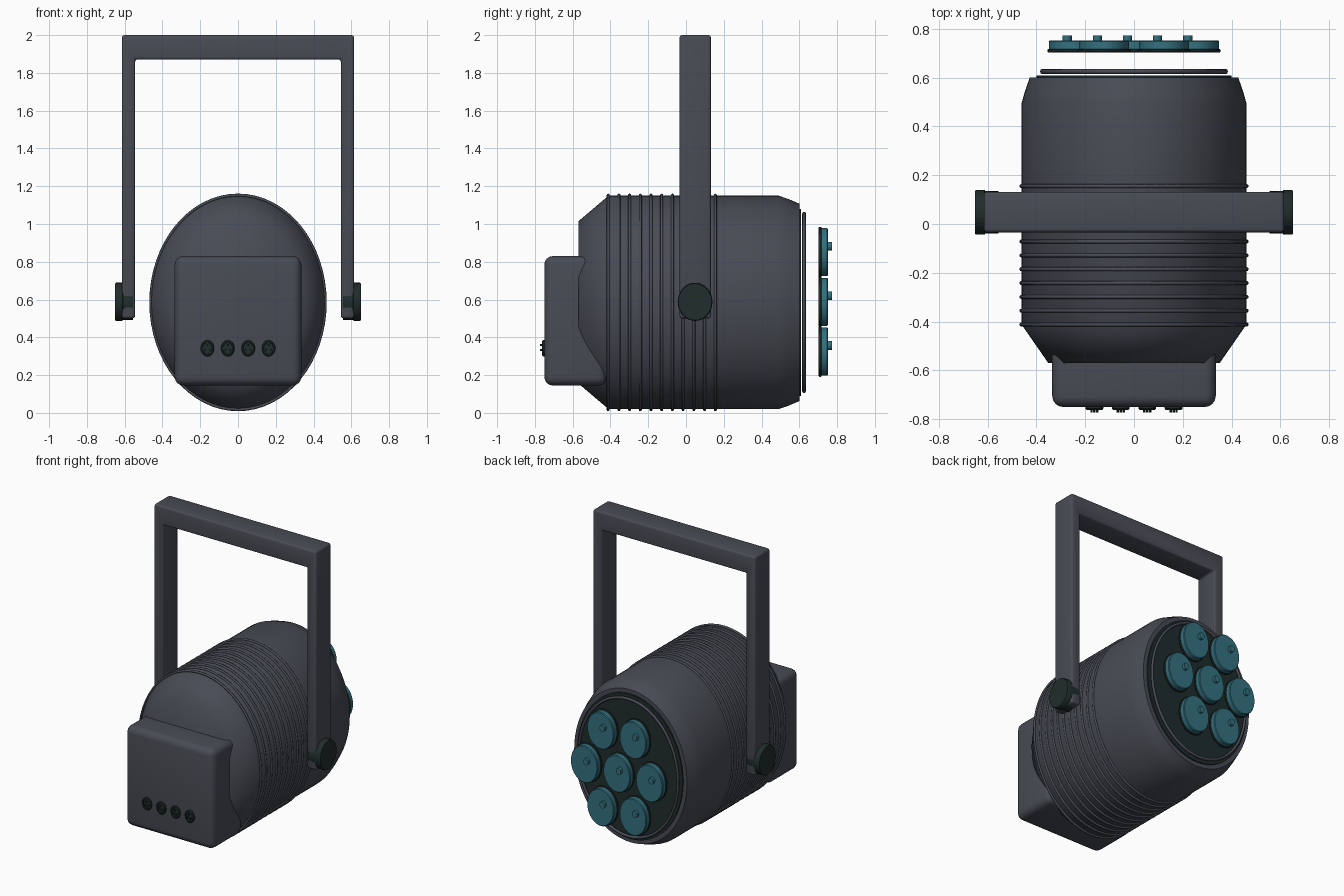
import bpy, bmesh, math
from mathutils import Vector

if "Cube" in bpy.data.objects:
    bpy.data.objects.remove(bpy.data.objects["Cube"])


def material(name, rgb):
    m = bpy.data.materials.new(name)
    m.diffuse_color = (*rgb, 1)
    m.use_nodes = True
    m.node_tree.nodes["Principled BSDF"].inputs["Base Color"].default_value = m.diffuse_color
    return m


GREY = material("charcoal_grey", (0.066, 0.071, 0.090))
DARK = material("dark_green_black", (0.014, 0.026, 0.025))
TEAL = material("lens_teal", (0.034, 0.165, 0.215))
CZ = 0.585  # height of the lamp axis


def finish(bm, name, mat, angle=35):
    bmesh.ops.recalc_face_normals(bm, faces=bm.faces)
    me = bpy.data.meshes.new(name)
    bm.to_mesh(me)
    bm.free()
    ob = bpy.data.objects.new(name, me)
    bpy.context.collection.objects.link(ob)
    me.materials.append(mat)
    bpy.ops.object.select_all(action='DESELECT')
    ob.select_set(True)
    bpy.context.view_layer.objects.active = ob
    bpy.ops.object.shade_smooth_by_angle(angle=math.radians(angle))
    return ob


def turned(name, profile, centre, radii, mat, segs=32, axis='y', closed=False, angle=35):
    """Elliptical lathe: profile is (distance along axis, radius factor)."""
    bm = bmesh.new()
    rings = []
    for d, f in profile:
        ring = []
        for i in range(segs):
            a = 2 * math.pi * i / segs
            u, w = radii[0] * f * math.cos(a), radii[1] * f * math.sin(a)
            p = (u, d, w) if axis == 'y' else (d, u, w)
            ring.append(bm.verts.new(Vector(p) + Vector(centre)))
        rings.append(ring)
    pairs = list(zip(rings, rings[1:]))
    if closed:
        pairs.append((rings[-1], rings[0]))
    else:
        bm.faces.new(rings[0])
        bm.faces.new(rings[-1])
    for a, b in pairs:
        for i in range(segs):
            j = (i + 1) % segs
            bm.faces.new((a[i], a[j], b[j], b[i]))
    return finish(bm, name, mat, angle)


def hoop(name, y, rx, rz, tube, mat):
    """Thin round-section ring around the lamp axis."""
    n = 8
    prof = [(tube * math.cos(2 * math.pi * k / n),
             1 + tube / rz * math.sin(2 * math.pi * k / n)) for k in range(n)]
    return turned(name, prof, (0, y, CZ), (rx, rz), mat, 64, closed=True, angle=60)


def rounded_box(name, lo, hi, bevel, mat):
    bm = bmesh.new()
    bmesh.ops.create_cube(bm, size=1)
    for v in bm.verts:
        v.co = [lo[k] if v.co[k] < 0 else hi[k] for k in range(3)]
    bmesh.ops.bevel(bm, geom=bm.edges[:], offset=bevel, segments=4,
                    profile=0.5, affect='EDGES')
    return finish(bm, name, mat, 40)


# Lamp housing with conical rear and tapered mouth
turned("housing", [(-0.57, 0.76), (-0.41, 1), (0.49, 1), (0.54, 0.97), (0.60, 0.925)],
       (0, 0, CZ), (0.462, 0.565), GREY, 96, angle=60)

# Cooling fins
for i in range(11):
    hoop("cooling_fin", -0.412 + 0.0567 * i, 0.463, 0.568, 0.008, GREY)

# Mouth plate and trim ring
turned("mouth_plate", [(0.59, 1), (0.609, 1)], (0, 0, CZ), (0.40, 0.495), DARK, 96)
hoop("trim_ring", 0.625, 0.377, 0.47, 0.010, GREY)

# Seven lenses: rim, lens disc and off-centre pin
lenses = [(x, 0.588) for x in (-0.247, 0, 0.247)]
lenses += [(x, z) for x in (-0.123, 0.123) for z in (0.325, 0.851)]
for x, z in lenses:
    turned("lens_rim", [(0.702, 0.97), (0.707, 1), (0.714, 1), (0.718, 0.97)],
           (x, 0, z), (0.108, 0.134), DARK, 48)
    turned("lens", [(0.710, 1), (0.747, 1), (0.752, 0.96)],
           (x, 0, z), (0.102, 0.127), TEAL, 48)
    turned("lens_pin", [(0.745, 1), (0.772, 1)],
           (x - 0.027, 0, z + 0.032), (0.019, 0.023), TEAL, 16)

# Rear control box and its sockets
rounded_box("control_box", (-0.335, -0.75, 0.145), (0.335, -0.42, 0.83), 0.045, GREY)
for x in (-0.162, -0.054, 0.054, 0.162):
    turned("socket", [(-0.745, 1), (-0.757, 1), (-0.762, 0.88), (-0.762, 0.74), (-0.756, 0.70)],
           (x, 0, 0.342), (0.036, 0.043), DARK, 24)
    for k in range(3):
        a = math.radians(90 + 120 * k)
        turned("socket_pin", [(-0.75, 1), (-0.772, 1)],
               (x + 0.014 * math.cos(a), 0, 0.342 + 0.017 * math.sin(a)),
               (0.005, 0.006), DARK, 8)

# Mounting yoke: one extruded U outline with rounded edges
outline = [(-0.615, 0.50), (-0.615, 2.0), (0.615, 2.0), (0.615, 0.50),
           (0.545, 0.50), (0.545, 1.872), (-0.545, 1.872), (-0.545, 0.50)]
bm = bmesh.new()
face = bm.faces.new([bm.verts.new((x, -0.034, z)) for x, z in outline])
ext = bmesh.ops.extrude_face_region(bm, geom=[face])
for v in ext["geom"]:
    if isinstance(v, bmesh.types.BMVert):
        v.co.y = 0.132
bmesh.ops.recalc_face_normals(bm, faces=bm.faces)
bmesh.ops.bevel(bm, geom=bm.edges[:], offset=0.014, segments=3, profile=0.5, affect='EDGES')
finish(bm, "yoke", GREY, 40)

# Tilt knobs on both sides of the yoke
for s in (-1, 1):
    turned("tilt_knob", [(s * 0.555, 0.94), (s * 0.61, 0.95), (s * 0.612, 1), (s * 0.645, 1), (s * 0.652, 0.96)],
           (0, 0.048, 0.588), (0.092, 0.101), DARK, 32, axis='x')
